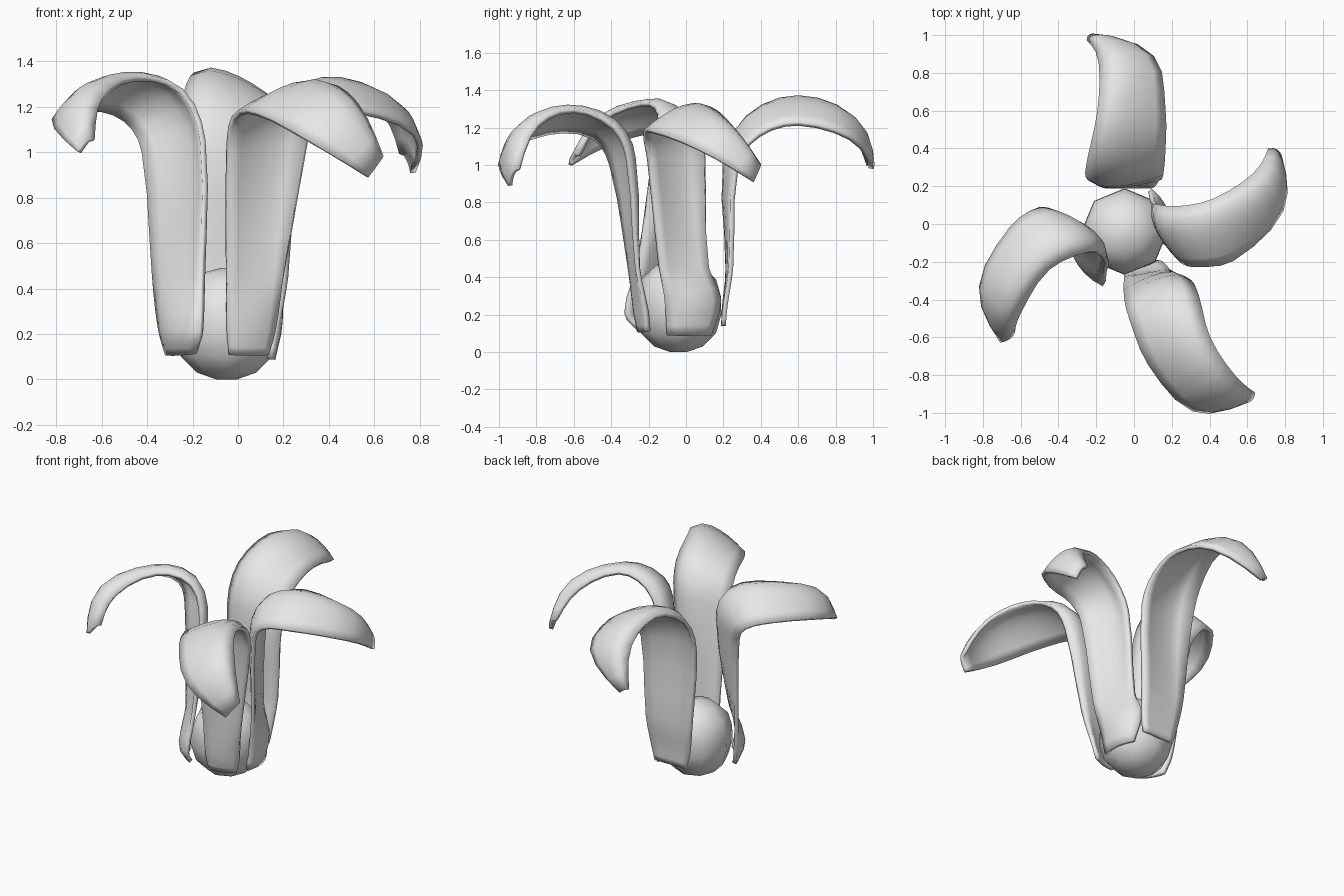
import bpy
import math
from mathutils import Vector

cube = bpy.data.objects.get("Cube")
if cube:
    bpy.data.objects.remove(cube, do_unlink=True)

grey = bpy.data.materials.new("pale_grey")
grey.use_nodes = True
grey.diffuse_color = (0.8, 0.8, 0.8, 1)
grey.node_tree.nodes["Principled BSDF"].inputs["Base Color"].default_value = (0.8, 0.8, 0.8, 1)


def make_object(name, verts, faces):
    mesh = bpy.data.meshes.new(name)
    mesh.from_pydata(verts, [], faces)
    mesh.materials.append(grey)
    mesh.update()
    obj = bpy.data.objects.new(name, mesh)
    bpy.context.scene.collection.objects.link(obj)
    return obj


def shade_smooth(obj, degrees):
    bpy.ops.object.select_all(action="DESELECT")
    obj.select_set(True)
    bpy.context.view_layer.objects.active = obj
    bpy.ops.object.shade_smooth_by_angle(angle=math.radians(degrees))


def spline(points, steps):
    """Smooth path through all the points."""
    pts = [Vector(p) for p in points]
    path = []
    for i in range(len(pts) - 1):
        a, b = pts[i], pts[i + 1]
        chord = (b - a).length
        # tangents scaled to the chord, so uneven spacing does not overshoot
        before = (b - pts[i - 1]).normalized() * chord if i else b - a
        # the last stretch keeps on bending
        after = (b - a) * 1.5 - before * 0.5
        if i + 2 < len(pts):
            after = (pts[i + 2] - a).normalized() * chord
        for k in range(steps):
            t = k / steps
            s = 1 - t
            path.append(a * (s * s * (1 + 2 * t)) + before * (t * s * s)
                        + b * (t * t * (3 - 2 * t)) - after * (t * t * s))
    path.append(pts[-1])
    return path


# height of the arched cross-section along a petal, after its root
ARCH = [0.01, 0.055, 0.06, 0.05, 0.06, 0.02]
STEPS = 3
COLUMNS = 6


def make_petal(name, cup, left_edge, right_edge):
    """The root cups outwards around the bulb by the given depth."""
    left = spline(left_edge, STEPS)
    right = spline(right_edge, STEPS)
    heights = [-cup / 2, -cup] + ARCH
    arch = [p.x for p in spline([(h, i, 0) for i, h in enumerate(heights)], STEPS)]
    middle = [(a + b) / 2 for a, b in zip(left, right)]
    last = len(middle) - 1
    verts, faces = [], []
    for i in range(last + 1):
        along = middle[min(i + 1, last)] - middle[max(i - 1, 0)]
        normal = (right[i] - left[i]).cross(along).normalized()
        # the crest moves towards the left edge above the root
        skew = 1 if arch[i] < 0 else 0.65
        for c in range(COLUMNS + 1):
            t = c / COLUMNS
            s = t ** skew
            verts.append(left[i].lerp(right[i], t) + normal * arch[i] * 4 * s * (1 - s))
    row = COLUMNS + 1
    for i in range(last):
        for c in range(COLUMNS):
            k = i * row + c
            faces.append((k, k + 1, k + row + 1, k + row))
    petal = make_object(name, verts, faces)
    thick = petal.modifiers.new("thickness", "SOLIDIFY")
    thick.thickness = 0.025
    thick.offset = 0
    shade_smooth(petal, 50)


# four drooping petals, each given by its two edges from root to tip
make_petal(
    "back_petal", 0,
    [(-.14, .2, .14), (-.17, .205, .25), (-.2, .23, .45), (-.25, .26, 1),
     (-.24, .36, 1.23), (-.19, .6, 1.34), (-.18, .85, 1.23), (-.24, .97, 1)],
    [(.09, .2, .14), (.11, .21, .25), (.13, .24, .45), (.15, .27, 1),
     (.16, .39, 1.16), (.16, .6, 1.22), (.1, .88, 1.14), (-.2, .99, .98)])
make_petal(
    "left_petal", .05,
    [(.11, .13, .09), (.085, .18, .28), (.1, .12, .45), (.14, .1, 1.03),
     (.24, .09, 1.23), (.42, .13, 1.3), (.63, .26, 1.18), (.71, .39, 1)],
    [(.14, -.1, .09), (.17, -.11, .25), (.21, -.14, .45), (.26, -.2, 1.03),
     (.33, -.22, 1.15), (.52, -.19, 1.18), (.78, .07, 1.08), (.77, .36, .91)])
make_petal(
    "front_petal", .02,
    [(.13, -.2, .11), (.16, -.21, .22), (.2, -.26, .45), (.3, -.31, 1.03),
     (.34, -.39, 1.2), (.4, -.6, 1.29), (.52, -.79, 1.21), (.63, -.89, .98)],
    [(-.04, -.25, .11), (-.05, -.27, .22), (-.05, -.3, .45), (-.045, -.4, 1),
     (-.02, -.5, 1.15), (.08, -.74, 1.17), (.31, -.98, 1.05), (.57, -.94, .89)])
make_petal(
    "right_petal", .045,
    [(-.18, -.25, .12), (-.16, -.32, .21), (-.155, -.26, .45), (-.155, -.18, 1.05),
     (-.25, -.15, 1.27), (-.45, -.24, 1.325), (-.6, -.46, 1.23), (-.64, -.57, 1.05)],
    [(-.31, -.08, .11), (-.34, -.05, .22), (-.37, -.02, .45), (-.42, .04, 1),
     (-.5, .08, 1.14), (-.65, -.02, 1.19), (-.81, -.33, 1.14), (-.7, -.62, 1)])

# rounded bulb in the middle, turned from a profile
PROFILE = [(.045, 0), (.13, .03), (.2, .1), (.229, .2),
           (.226, .3), (.2, .39), (.12, .465), (.03, .49)]
SIDES = 8
verts = []
for radius, z in PROFILE:
    for s in range(SIDES):
        a = math.tau * s / SIDES
        verts.append((radius * math.cos(a) - .05, radius * math.sin(a) - .04, z))
faces = [tuple(reversed(range(SIDES))),
         tuple(range(len(verts) - SIDES, len(verts)))]
for i in range(len(PROFILE) - 1):
    for s in range(SIDES):
        n = (s + 1) % SIDES
        faces.append((i * SIDES + s, i * SIDES + n,
                      (i + 1) * SIDES + n, (i + 1) * SIDES + s))
shade_smooth(make_object("bulb", verts, faces), 60)
